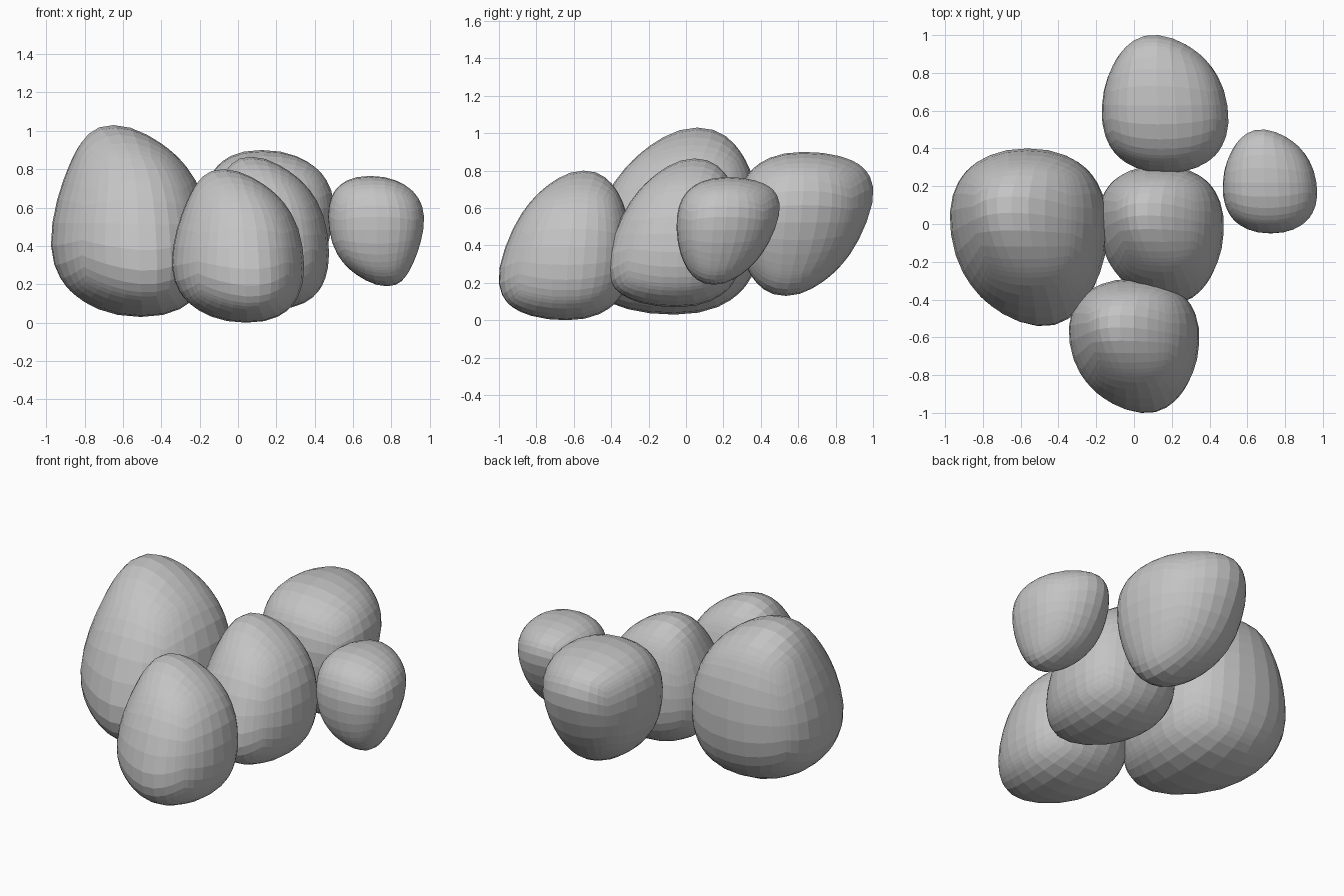
import bpy, bmesh
from mathutils import Vector

cube = bpy.data.objects.get("Cube")
if cube:
    bpy.data.objects.remove(cube, do_unlink=True)

# Single stone colour
stone_grey = bpy.data.materials.new("stone_grey")
stone_grey.use_nodes = True
colour = (0.55, 0.55, 0.55, 1)
stone_grey.diffuse_color = colour
stone_grey.node_tree.nodes["Principled BSDF"].inputs["Base Color"].default_value = colour

# Directions in which every boulder swells into a blunt corner
toe = Vector((0.22, -0.85, -0.5)).normalized()
crown = Vector((-0.25, 0.25, 1)).normalized()


def boulder_point(co):
    """Rounded cube bent into a lopsided egg: broad base, leaning crown, pointed toe."""
    n = co.normalized()
    u, v, w = n / sum(abs(c) ** 2.2 for c in n) ** (1 / 2.2)
    x = u * (1 - 0.18 * w + 0.11 * v) - 0.17 * w ** 3 - 0.05 * w ** 4 - 0.05 * v + 0.03 * v * v
    y = v * (1 - 0.18 * w) + 0.13 * w + 0.09 * w * w
    p = Vector((x, y, w))
    for corner, swell in ((toe, 0.13), (crown, 0.04)):
        p += corner * swell * max(0, p.normalized().dot(corner)) ** 8
    return p


def add_boulder(name, low, high, flip):
    """Place one boulder so that it fills the box from low to high."""
    bm = bmesh.new()
    bmesh.ops.create_cube(bm, size=2)
    bmesh.ops.subdivide_edges(bm, edges=bm.edges[:], cuts=9, use_grid_fill=True)
    for vert in bm.verts:
        # Even out the grid spacing before rounding
        even = Vector([c * (1.27 - 0.27 * c * c) for c in vert.co])
        vert.co = boulder_point(even) * (-1 if flip else 1)

    # Size the boulder on every axis
    for axis in range(3):
        values = [vert.co[axis] for vert in bm.verts]
        start, span = min(values), max(values) - min(values)
        for vert in bm.verts:
            t = (vert.co[axis] - start) / span
            vert.co[axis] = low[axis] + t * (high[axis] - low[axis])

    if flip:
        bmesh.ops.reverse_faces(bm, faces=bm.faces[:])
    mesh = bpy.data.meshes.new(name)
    bm.to_mesh(mesh)
    bm.free()
    mesh.materials.append(stone_grey)
    bpy.context.collection.objects.link(bpy.data.objects.new(name, mesh))


# Three upright boulders and two upside-down ones
add_boulder("large_boulder", (-0.975, -0.54, 0.03), (-0.14, 0.4, 1.03), False)
add_boulder("front_boulder", (-0.345, -1, 0), (0.345, -0.29, 0.8), False)
add_boulder("middle_boulder", (-0.19, -0.42, 0.07), (0.475, 0.31, 0.865), False)
add_boulder("back_boulder", (-0.17, 0.27, 0.13), (0.5, 1, 0.9), True)
add_boulder("small_boulder", (0.47, -0.05, 0.19), (0.97, 0.5, 0.765), True)
